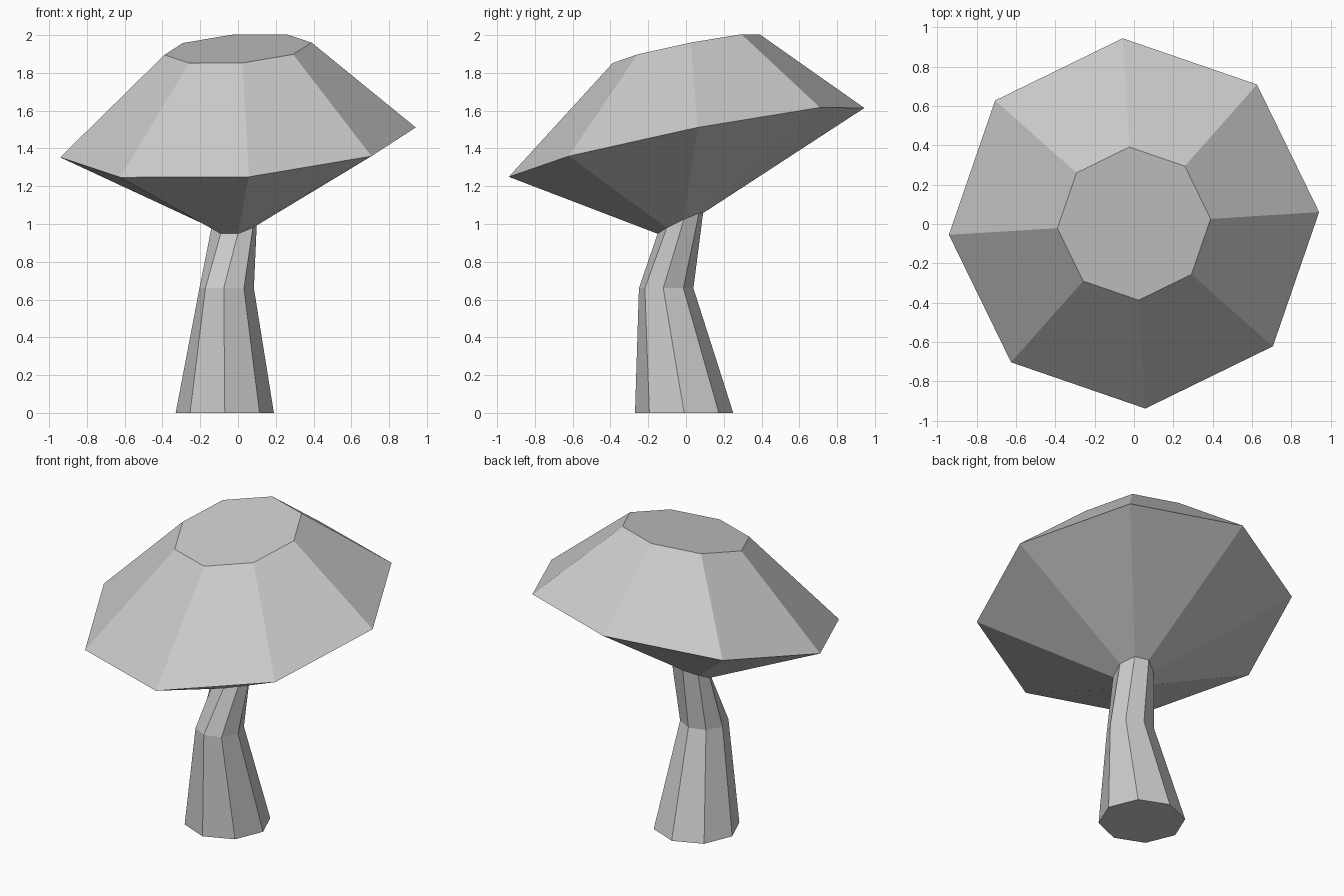
import bpy
import bmesh
from math import cos, sin, radians, tau

SIDES = 8

if "Cube" in bpy.data.objects:
    bpy.data.objects.remove(bpy.data.objects["Cube"], do_unlink=True)

grey = bpy.data.materials.new("plain grey")
grey.use_nodes = True
colour = (0.6, 0.6, 0.6, 1)
grey.diffuse_color = colour
grey.node_tree.nodes["Principled BSDF"].inputs["Base Color"].default_value = colour


def ring(center, radius, turn=0, slope=(0, 0)):
    """Octagon around a centre, turned in degrees, tilted by x and y slope."""
    cx, cy, cz = center
    points = []
    for i in range(SIDES):
        a = tau * i / SIDES + radians(turn)
        x, y = radius * cos(a), radius * sin(a)
        points.append((cx + x, cy + y, cz + slope[0] * x + slope[1] * y))
    return points


def loft(name, rings, cap_bottom=False, cap_top=False):
    """Skin a stack of rings with flat quads."""
    bm = bmesh.new()
    loops = [[bm.verts.new(p) for p in r] for r in rings]
    for low, high in zip(loops, loops[1:]):
        for i in range(SIDES):
            j = (i + 1) % SIDES
            bm.faces.new((low[i], low[j], high[j], high[i]))
    if cap_bottom:
        bm.faces.new(loops[0][::-1])
    if cap_top:
        bm.faces.new(loops[-1])
    mesh = bpy.data.meshes.new(name)
    bm.to_mesh(mesh)
    bm.free()
    mesh.materials.append(grey)
    obj = bpy.data.objects.new(name, mesh)
    bpy.context.collection.objects.link(obj)
    return obj


# Shared ring where the bent stem meets the cap
neck = ring((-0.02, -0.03, 1.003), 0.122, 9, (0.11, 0.47))

# Stem: wide foot, bend in the middle, narrow neck
foot = ring((-0.07, -0.01, 0), 0.26)
bend = ring((-0.06, -0.105, 0.66), 0.145, -6)
loft("stem", [foot, bend, neck], cap_bottom=True)

# Cap: underside, wide tilted rim, small flat crown
tilt = (0.072, 0.198)
rim = ring((0, 0.003, 1.432), 0.943, 3.5, tilt)
crown = ring((0, 0.002, 1.928), 0.39, 3.5, tilt)
loft("cap", [neck, rim, crown], cap_top=True)
